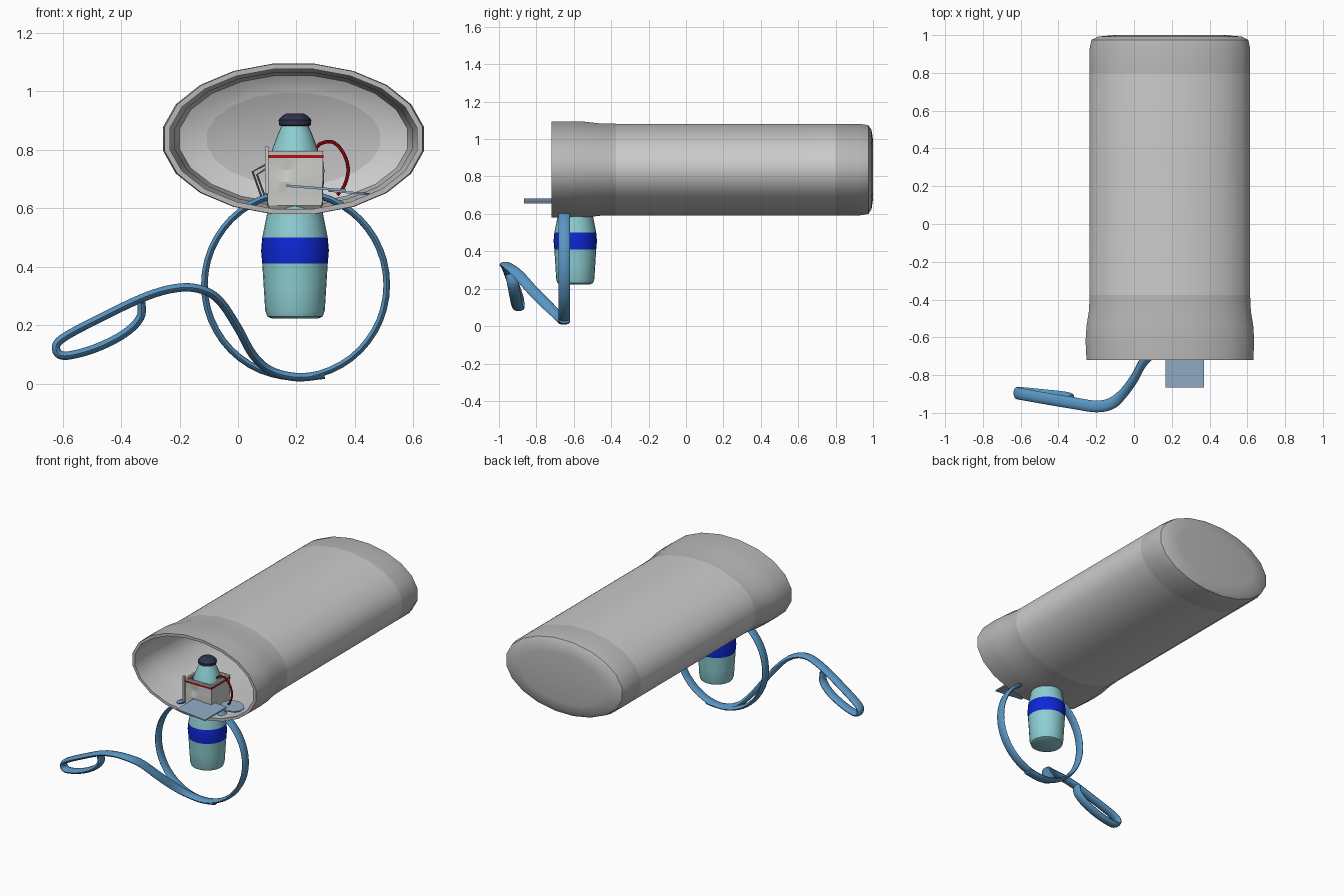
import bpy, bmesh, math, random
from mathutils import Vector

random.seed(4)
if "Cube" in bpy.data.objects:
    bpy.data.objects.remove(bpy.data.objects["Cube"])


def material(name, r, g, b):
    m = bpy.data.materials.new(name)
    m.use_nodes = True
    m.diffuse_color = (r, g, b, 1)
    m.node_tree.nodes["Principled BSDF"].inputs["Base Color"].default_value = (r, g, b, 1)
    return m


LIGHT = material("light grey", 0.60, 0.60, 0.60)
MID = material("mid grey", 0.48, 0.48, 0.48)
CLOTH = material("cloth white", 0.60, 0.60, 0.58)
TEAL = material("pale teal", 0.27, 0.62, 0.65)
BLUE = material("band blue", 0.004, 0.02, 0.66)
NAVY = material("dark navy", 0.03, 0.03, 0.07)
RED = material("red", 0.45, 0.004, 0.006)
ROPE = material("strap blue", 0.10, 0.30, 0.54)
PLATE = material("plate blue", 0.29, 0.41, 0.56)


def finish(name, bm, mats, angle=None):
    bmesh.ops.recalc_face_normals(bm, faces=bm.faces)
    me = bpy.data.meshes.new(name)
    bm.to_mesh(me)
    bm.free()
    ob = bpy.data.objects.new(name, me)
    bpy.context.collection.objects.link(ob)
    for m in mats:
        me.materials.append(m)
    if angle:
        bpy.ops.object.select_all(action="DESELECT")
        ob.select_set(True)
        bpy.context.view_layer.objects.active = ob
        bpy.ops.object.shade_smooth_by_angle(angle=math.radians(angle))
    return ob


def loft(name, rings, mats, pick=None, angle=40, caps=(True, True)):
    """Skin a list of closed rings; pick(i) chooses the material of band i."""
    bm = bmesh.new()
    loops = [[bm.verts.new(p) for p in r] for r in rings]
    n = len(loops[0])
    for i in range(len(loops) - 1):
        for k in range(n):
            f = bm.faces.new((loops[i][k], loops[i][(k + 1) % n],
                              loops[i + 1][(k + 1) % n], loops[i + 1][k]))
            f.material_index = pick(i) if pick else 0
    for use, loop in zip(caps, (loops[0], loops[-1])):
        if use:
            bm.faces.new(loop)
    return finish(name, bm, mats, angle)


def smooth_path(pts, steps=5):
    """Catmull-Rom points through pts."""
    p = [Vector(q) for q in pts]
    p = [2 * p[0] - p[1]] + p + [2 * p[-1] - p[-2]]
    out = []
    for a, b, c, d in zip(p, p[1:], p[2:], p[3:]):
        for s in range(steps):
            t = s / steps
            out.append(0.5 * (2 * b + (c - a) * t + (2 * a - 5 * b + 4 * c - d) * t ** 2
                              + (3 * b - a - 3 * c + d) * t ** 3))
    return out + [p[-2]]


def sweep(name, path, wide, thick, mat, sides=10):
    """Sweep an oval section, wide along y, along a path."""
    rings = []
    for i, p in enumerate(path):
        t = (path[min(i + 1, len(path) - 1)] - path[max(i - 1, 0)]).normalized()
        w = Vector((0, 1, 0))
        w = (w - t * w.dot(t)).normalized()
        u = t.cross(w)
        rings.append([p + w * wide * math.cos(a) + u * thick * math.sin(a)
                      for a in (math.tau * k / sides for k in range(sides))])
    return loft(name, rings, [mat])


def box(name, lo, hi, mat):
    bm = bmesh.new()
    bmesh.ops.create_cube(bm, size=1)
    for v in bm.verts:
        v.co = [a + (b - a) * (c + 0.5) for a, b, c in zip(lo, hi, v.co)]
    return finish(name, bm, [mat])


# Oval pod: outer wall, rounded back, rim and inner wall in one skin
def oval(y, hx, hz, sides=20):
    ang = [math.tau * (k + 0.5) / sides for k in range(sides)]
    return [(0.19 + hx * math.cos(a), y, 0.837 + hz * math.sin(a)) for a in ang]


OUTER = [(1.0, 0.30, 0.16), (0.992, 0.385, 0.215), (0.975, 0.42, 0.24), (0.93, 0.43, 0.248),
         (0.80, 0.43, 0.248), (-0.375, 0.43, 0.248), (-0.46, 0.434, 0.25), (-0.54, 0.447, 0.259),
         (-0.62, 0.452, 0.261), (-0.72, 0.447, 0.26)]
INNER = [(-0.72, 0.428, 0.242), (-0.62, 0.43, 0.243), (-0.54, 0.426, 0.24), (-0.375, 0.41, 0.23),
         (0.80, 0.41, 0.23), (0.93, 0.395, 0.22), (0.97, 0.30, 0.16)]
loft("pod_shell", [oval(*s) for s in OUTER + INNER], [MID, LIGHT],
     lambda i: 1 if i == 4 or i >= 10 else 0, angle=42)

# Bottle with painted band and cap
BX, BY = 0.195, -0.592


def lathe(name, profile, mats, pick=None, sides=24):
    ang = [math.tau * k / sides for k in range(sides)]
    loft(name, [[(BX + r * math.cos(a), BY + r * math.sin(a), z) for a in ang]
                for z, r in profile], mats, pick)


lathe("bottle", [(0.223, 0.08), (0.23, 0.095), (0.25, 0.102), (0.33, 0.107), (0.41, 0.112),
                 (0.455, 0.116), (0.50, 0.112), (0.55, 0.102), (0.60, 0.092), (0.76, 0.09),
                 (0.805, 0.077), (0.85, 0.06), (0.885, 0.045)],
      [TEAL, BLUE], lambda i: 1 if i in (4, 5) else 0)
lathe("bottle_cap", [(0.88, 0.046), (0.885, 0.054), (0.902, 0.056), (0.915, 0.045), (0.924, 0.03)], [NAVY])


# Creased cloth pouch around the bottle
def square(z, h, crease=0.0, n=6):
    pts = []
    for k in range(4 * n):
        s, t = divmod(k, n)
        c = Vector((h, -h + 2 * h * t / n, 0))
        c.x += random.uniform(-crease, crease) if t else 0
        q = (c, Vector((-c.y, c.x, 0)), -c, Vector((c.y, -c.x, 0)))[s]
        pts.append((BX + q.x, BY + q.y, z))
    return pts


loft("pouch", [square(0.598, 0.085), square(0.61, 0.093, 0.003), square(0.65, 0.094, 0.006),
               square(0.69, 0.095, 0.006), square(0.73, 0.095, 0.006), square(0.772, 0.095)],
     [CLOTH], angle=20)
loft("pouch_red_trim", [square(0.772, 0.097), square(0.782, 0.097)], [RED], angle=20)
loft("pouch_rim", [square(0.782, 0.095), square(0.796, 0.097), square(0.796, 0.085),
                   square(0.782, 0.085)], [CLOTH], angle=20, caps=(False, True))

# Side post and bent buckle frame on the pouch
box("pouch_post", (0.092, -0.70, 0.65), (0.104, -0.685, 0.812), CLOTH)
for nm, pts in (("buckle_outer", [(0.095, -0.62, 0.75), (0.05, -0.62, 0.725), (0.08, -0.62, 0.64)]),
                ("buckle_inner", [(0.095, -0.58, 0.735), (0.065, -0.58, 0.715), (0.09, -0.58, 0.645)])):
    sweep(nm, [Vector(p) for p in pts], 0.02, 0.004, CLOTH, 6)

# Red tube looping to the small tray
sweep("red_tube", smooth_path([(0.26, -0.60, 0.80), (0.285, -0.60, 0.822), (0.325, -0.60, 0.826),
                               (0.36, -0.60, 0.79), (0.377, -0.60, 0.735), (0.365, -0.60, 0.68),
                               (0.34, -0.60, 0.645)]), 0.007, 0.006, RED, 8)

# Tilted square plate and the round tray behind it
plate = box("front_plate", (-0.102, -0.11, -0.004), (0.102, 0.11, 0.004), PLATE)
plate.location = (0.268, -0.755, 0.669)
plate.rotation_euler = (0, 0.08, 0)
bm = bmesh.new()
bmesh.ops.create_cone(bm, cap_ends=True, segments=16, radius1=0.07, radius2=0.07, depth=0.007)
tray = finish("round_tray", bm, [PLATE], 40)
tray.location = (0.38, -0.60, 0.654)
tray.rotation_euler = (0, 0.08, 0)

# Blue strap: standing ring and trailing tail with a small end loop
ring = [Vector((0.197 + 0.312 * math.cos(a), -0.65, 0.338 + 0.316 * math.sin(a)))
        for a in (math.tau * (k / 48 - 0.25) for k in range(49))]
sweep("strap_ring", ring, 0.031, 0.012, ROPE)
TAIL = [(0.295, -0.65, 0.03), (0.20, -0.655, 0.022), (0.11, -0.675, 0.045), (0.05, -0.73, 0.10),
        (0.0, -0.82, 0.19), (-0.06, -0.90, 0.28), (-0.12, -0.95, 0.32), (-0.20, -0.966, 0.328),
        (-0.31, -0.95, 0.30), (-0.46, -0.925, 0.23), (-0.60, -0.90, 0.155), (-0.622, -0.895, 0.115),
        (-0.59, -0.895, 0.095), (-0.49, -0.905, 0.12), (-0.39, -0.915, 0.17), (-0.335, -0.925, 0.225),
        (-0.33, -0.935, 0.28)]
sweep("strap_tail", smooth_path(TAIL), 0.031, 0.015, ROPE)
